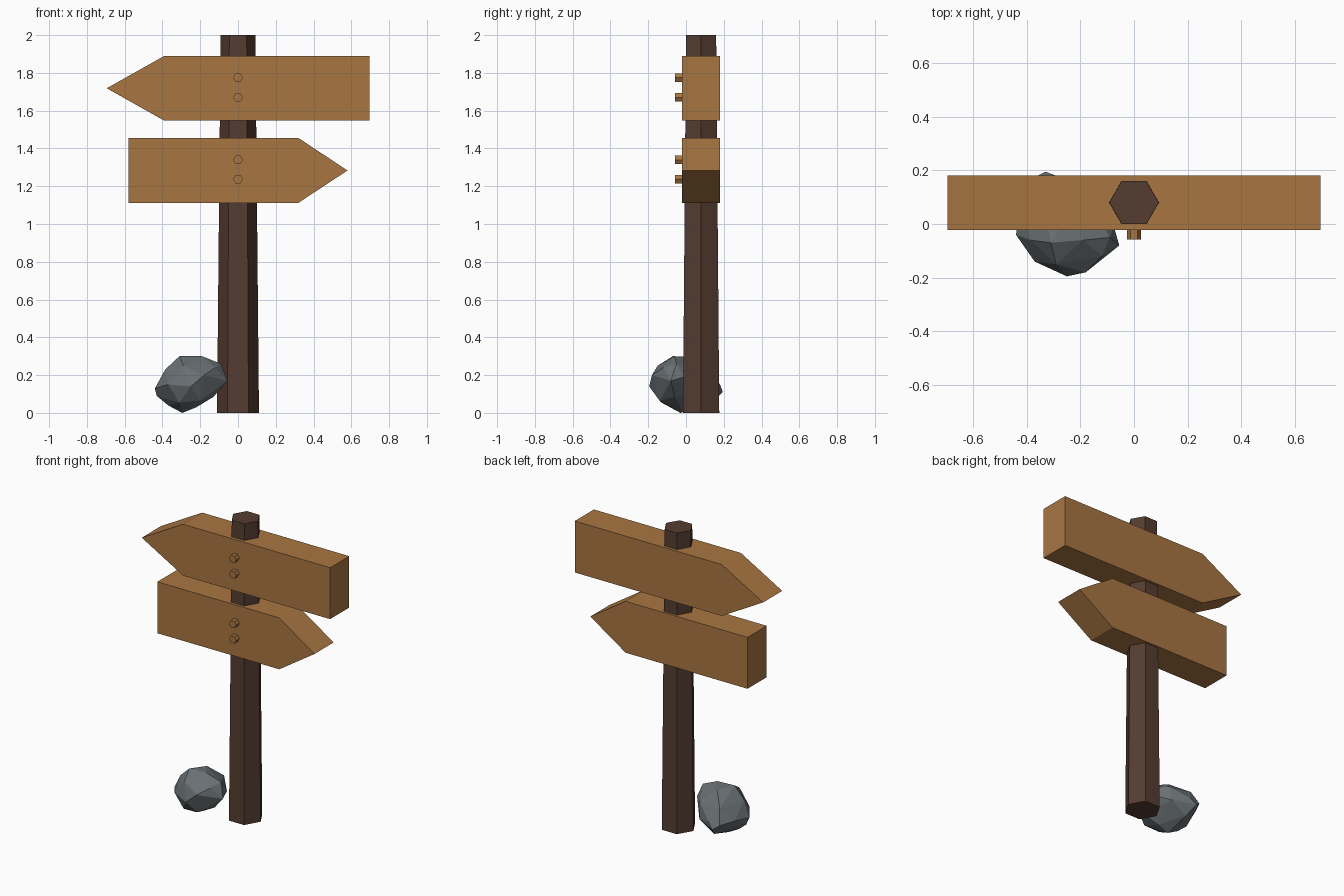
import bpy, bmesh, math
from mathutils import Vector

if "Cube" in bpy.data.objects:
    bpy.data.objects.remove(bpy.data.objects["Cube"])


def material(name, rgb):
    m = bpy.data.materials.new(name)
    m.diffuse_color = (*rgb, 1)
    m.use_nodes = True
    m.node_tree.nodes["Principled BSDF"].inputs["Base Color"].default_value = m.diffuse_color
    return m


DARK_WOOD = material("dark_wood", (0.090, 0.045, 0.030))
PLANK_WOOD = material("plank_wood", (0.395, 0.182, 0.055))
STONE = material("grey_stone", (0.140, 0.160, 0.170))


def make_object(name, bm, mat):
    bmesh.ops.recalc_face_normals(bm, faces=bm.faces[:])
    mesh = bpy.data.meshes.new(name)
    bm.to_mesh(mesh)
    bm.free()
    mesh.materials.append(mat)
    ob = bpy.data.objects.new(name, mesh)
    bpy.context.collection.objects.link(ob)
    return ob


def loft(name, bottom, top, mat):
    """Closed prism between two matching outlines."""
    bm = bmesh.new()
    a = [bm.verts.new(p) for p in bottom]
    b = [bm.verts.new(p) for p in top]
    n = len(a)
    bm.faces.new(a)
    bm.faces.new(b)
    for i in range(n):
        j = (i + 1) % n
        bm.faces.new((a[i], a[j], b[j], b[i]))
    return make_object(name, bm, mat)


def hexagon(r):
    return [(r * math.cos(i * math.pi / 3), r * math.sin(i * math.pi / 3)) for i in range(6)]


# Tapered six-sided post
POST_Y = 0.08
loft("post",
     [(x, y + POST_Y, 0) for x, y in hexagon(0.111)],
     [(x, y + POST_Y, 2) for x, y in hexagon(0.092)], DARK_WOOD)


# Arrow boards
def board(name, end, shoulder, tip, z0, z1):
    outline = [(end, z0), (shoulder, z0), (tip, (z0 + z1) / 2), (shoulder, z1), (end, z1)]
    loft(name, [(x, -0.022, z) for x, z in outline],
         [(x, 0.18, z) for x, z in outline], PLANK_WOOD)


board("upper_arrow_board", 0.695, -0.39, -0.695, 1.547, 1.89)
board("lower_arrow_board", -0.58, 0.32, 0.58, 1.112, 1.455)

# Hexagonal pegs on the board fronts
for i, z in enumerate((1.775, 1.67, 1.34, 1.237)):
    loft(f"peg_{i + 1}",
         [(x, -0.057, z + h) for x, h in hexagon(0.026)],
         [(x, -0.01, z + h) for x, h in hexagon(0.026)], PLANK_WOOD)

# Faceted rock beside the post
ROCK = [
    (-0.44, -0.04, 0.13), (-0.43, -0.02, 0.09), (-0.385, -0.06, 0.23),
    (-0.31, -0.07, 0.30), (-0.19, -0.06, 0.30), (-0.25, 0.03, 0.295),
    (-0.09, -0.05, 0.26), (-0.055, -0.08, 0.17), (-0.075, -0.01, 0.19),
    (-0.13, -0.06, 0.085), (-0.22, -0.03, 0.03), (-0.295, -0.03, 0.0),
    (-0.37, -0.03, 0.04), (-0.25, -0.195, 0.14), (-0.18, -0.18, 0.20),
    (-0.37, -0.14, 0.15), (-0.29, -0.15, 0.25), (-0.20, -0.14, 0.065),
    (-0.31, -0.13, 0.055), (-0.12, -0.12, 0.24), (-0.33, 0.195, 0.11),
    (-0.37, 0.175, 0.14), (-0.29, 0.18, 0.15), (-0.34, 0.13, 0.23),
    (-0.30, 0.13, 0.05), (-0.19, 0.13, 0.12), (-0.42, 0.08, 0.15),
    (-0.18, 0.11, 0.22),
]
bm = bmesh.new()
for p in ROCK:
    bm.verts.new(Vector(p))
hull = bmesh.ops.convex_hull(bm, input=bm.verts[:])
loose = [v for v in bm.verts if not v.link_faces]
bmesh.ops.delete(bm, geom=loose, context='VERTS')
make_object("rock", bm, STONE)
